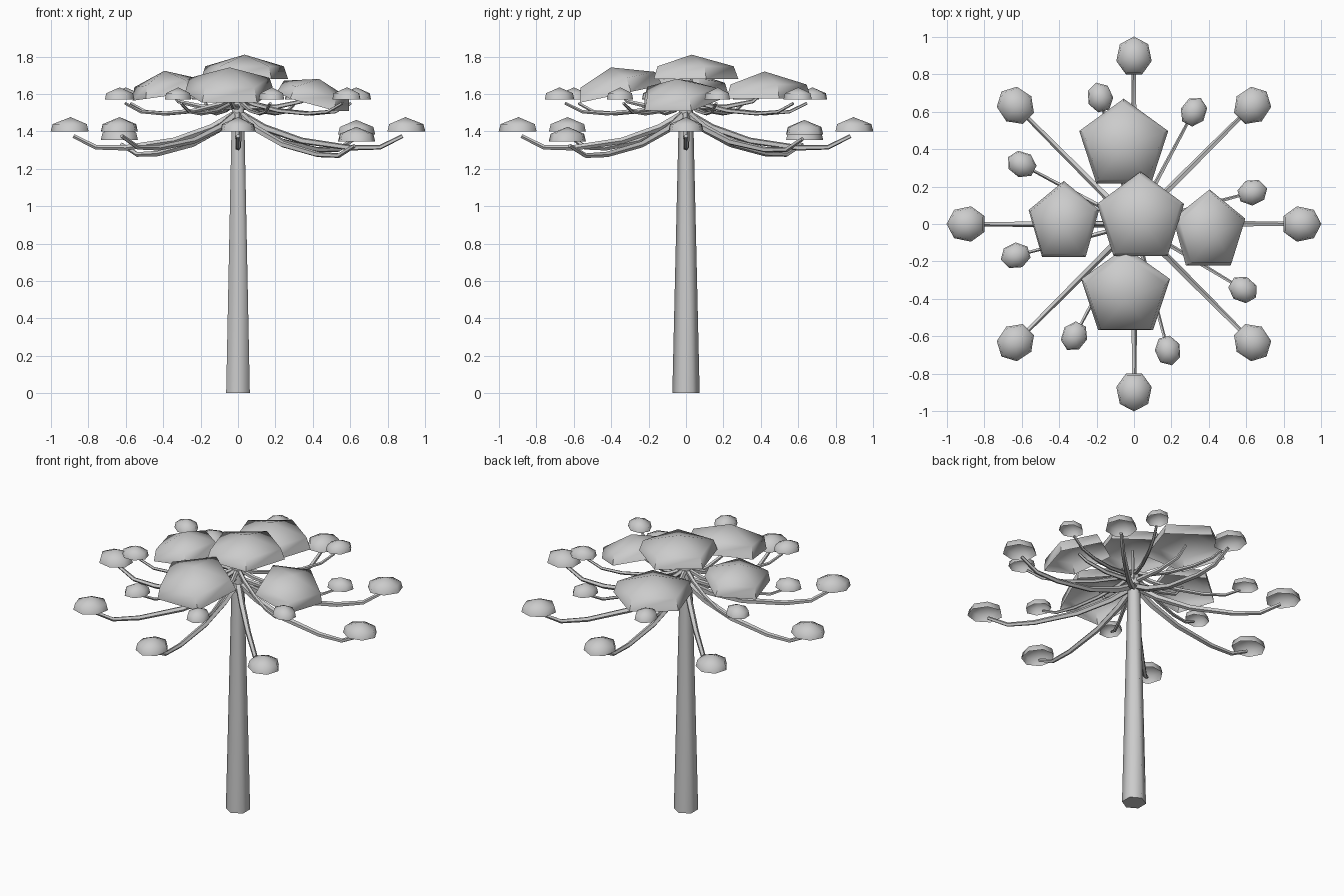
import bpy, bmesh, math
from mathutils import Vector, Matrix

if "Cube" in bpy.data.objects:
    bpy.data.objects.remove(bpy.data.objects["Cube"])


def finish(name, bm, loc=(0, 0, 0), rot=(0, 0, 0), smooth=60):
    bmesh.ops.recalc_face_normals(bm, faces=bm.faces)
    me = bpy.data.meshes.new(name)
    bm.to_mesh(me)
    bm.free()
    ob = bpy.data.objects.new(name, me)
    ob.location, ob.rotation_euler = loc, rot
    bpy.context.collection.objects.link(ob)
    bpy.ops.object.select_all(action='DESELECT')
    ob.select_set(True)
    bpy.context.view_layer.objects.active = ob
    bpy.ops.object.shade_smooth_by_angle(angle=math.radians(smooth))
    return ob


def bridge(bm, a, b):
    n = len(a)
    for i in range(n):
        bm.faces.new((a[i], a[(i + 1) % n], b[(i + 1) % n], b[i]))


def dome(name, sides, rx, ry, h, loc, rot):
    """Hollow low-poly leaf cap with an open rim."""
    bm = bmesh.new()
    rings = []
    for f, z in ((1.0, 0.0), (0.9, 0.52)):
        rings.append([bm.verts.new((rx * f * math.cos(math.pi / 2 + math.tau * i / sides),
                                    ry * f * math.sin(math.pi / 2 + math.tau * i / sides),
                                    h * z)) for i in range(sides)])
    bridge(bm, *rings)
    top = bm.verts.new((0, 0, h))
    for i in range(sides):
        bm.faces.new((rings[1][i], rings[1][(i + 1) % sides], top))
    return finish(name, bm, loc, rot)


def branch(name, path, r0, r1, ang, sides=5):
    """Tapered tube along an (out, up) path, turned to the given heading."""
    bm = bmesh.new()
    pts = [Vector((p[0], 0, p[1])) for p in path]
    side, prev = Vector((0, 1, 0)), None
    for k, p in enumerate(pts):
        t = (pts[min(k + 1, len(pts) - 1)] - pts[max(k - 1, 0)]).normalized()
        n = side.cross(t)
        r = r0 + (r1 - r0) * k / (len(pts) - 1)
        ring = [bm.verts.new(p + r * (side * math.cos(math.tau * i / sides)
                                      + n * math.sin(math.tau * i / sides)))
                for i in range(sides)]
        if prev:
            bridge(bm, prev, ring)
        prev = ring
    bm.faces.new(prev)
    bm.transform(Matrix.Rotation(ang, 4, 'Z'))
    return finish(name, bm)


# Trunk: tapered hexagonal column with corners toward front and back
bm = bmesh.new()
bmesh.ops.create_cone(bm, cap_ends=True, segments=6, radius1=0.073, radius2=0.036, depth=1.6,
                      matrix=Matrix.Translation((0, 0, 0.8)))
if max(v.co.x for v in bm.verts) > 0.07:
    bm.transform(Matrix.Rotation(math.pi / 6, 4, 'Z'))
finish("trunk", bm, smooth=65)

# Lower tier: eight long drooping branches with small caps
lower = [(0.0, 1.50), (0.14, 1.42), (0.34, 1.35), (0.6, 1.312), (0.76, 1.315), (0.88, 1.375)]
drops = [0, -0.015, 0, -0.045, 0, 0, 0, -0.052]
for i, d in enumerate(drops):
    a = math.radians(45 * i)
    path = [(r, z + d * r / 0.88) for r, z in lower]
    branch(f"lower_branch_{i}", path, 0.022, 0.011, a)
    dome(f"lower_cap_{i}", 7, 0.097, 0.107, 0.078,
         (0.895 * math.cos(a), 0.895 * math.sin(a), 1.398 + d), (0, 0, a - math.pi / 2))

# Upper tier: eight shorter branches with smaller caps
upper = [(0.0, 1.59), (0.1, 1.545), (0.25, 1.51), (0.42, 1.495), (0.55, 1.505), (0.64, 1.55)]
for i in range(8):
    a = math.radians(15 + 45 * i + (2 if i % 2 else 0) - (3 if i == 7 else 0))
    R = 0.68 if i % 2 else (0.7 if i in (2, 6) else 0.655)
    path = [(r * R / 0.67, z) for r, z in upper]
    branch(f"upper_branch_{i}", path, 0.015, 0.008, a)
    dome(f"upper_cap_{i}", 7, 0.07, 0.082, 0.065,
         (R * math.cos(a), R * math.sin(a), 1.57), (0, 0, a - math.pi / 2))

# Crown: five large pentagonal caps, outer ones tipped outward
crown = [("centre", (0.035, 0.03, 1.68), 0.245, 0.25, 0.13, 0, 0),
         ("front", (-0.045, -0.37, 1.595), 0.25, 0.25, 0.15, 12, 0),
         ("back", (-0.055, 0.42, 1.575), 0.25, 0.25, 0.145, 0, 0),
         ("right", (0.40, -0.04, 1.555), 0.21, 0.225, 0.13, 4, 15),
         ("left", (-0.375, 0.005, 1.59), 0.2, 0.225, 0.135, 0, -8)]
for n, loc, rx, ry, h, tx, ty in crown:
    dome("crown_cap_" + n, 5, rx, ry, h, loc, (math.radians(tx), math.radians(ty), 0))
    # short stem joining each crown cap to the trunk top
    out = math.hypot(loc[0], loc[1])
    branch("crown_stem_" + n, [(0, 1.53), (out * 0.5, 1.53), (out * 0.85, 1.56),
                               (out, loc[2] + h * 0.3)], 0.016, 0.008,
           math.atan2(loc[1], loc[0]))
